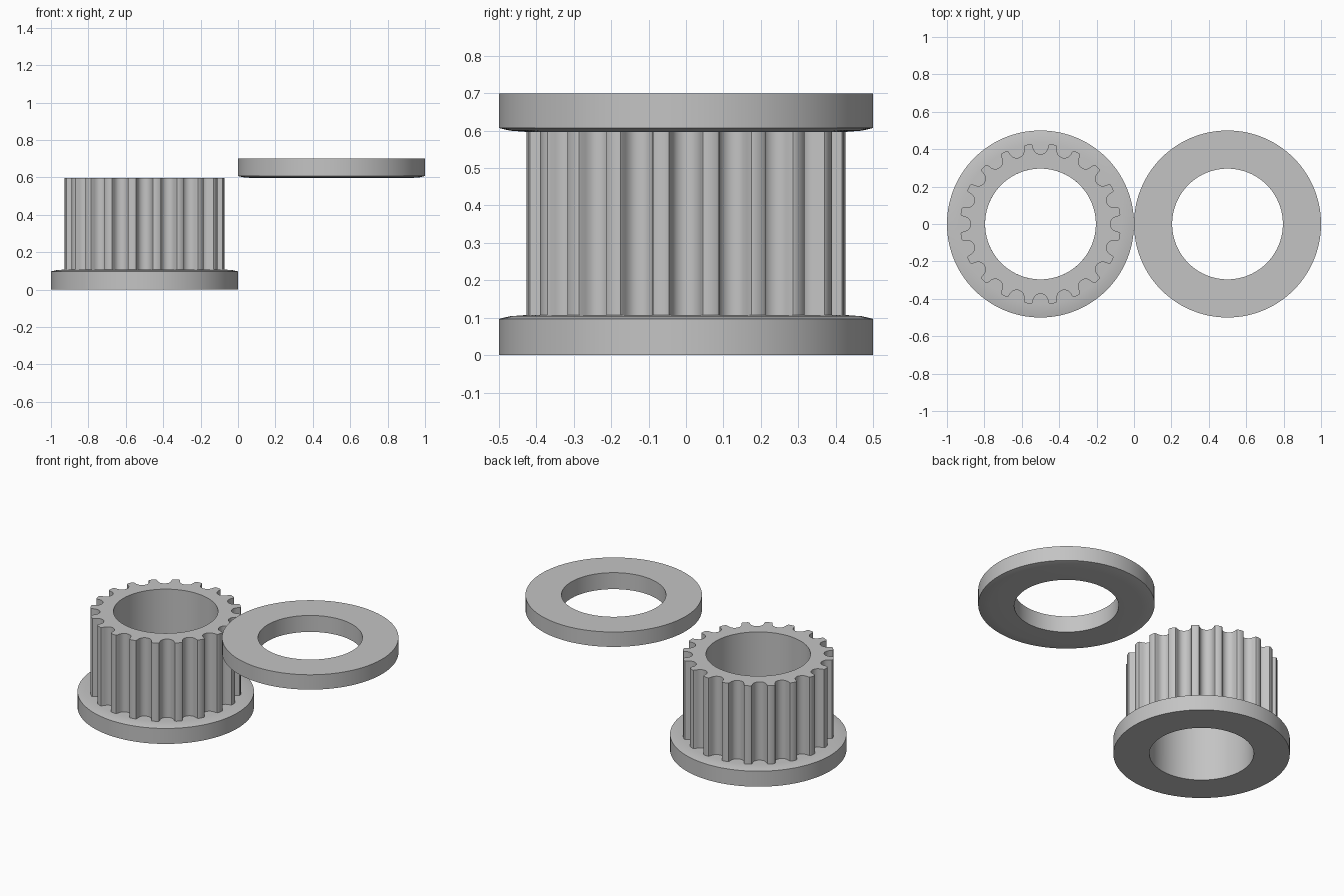
import bpy, bmesh
from math import sin, cos, pi, sqrt, atan2, hypot, radians

cube = bpy.data.objects.get("Cube")
if cube:
    bpy.data.objects.remove(cube, do_unlink=True)

TEETH = 20
TIP_R, BORE_R, FLANGE_R = 0.43, 0.296, 0.5
SLEEVE_BOTTOM, SLEEVE_TOP = 0.107, 0.597

grey = bpy.data.materials.new("plain grey")
grey.use_nodes = True
grey.diffuse_color = (0.55, 0.55, 0.55, 1)
grey.node_tree.nodes["Principled BSDF"].inputs["Base Color"].default_value = (0.55, 0.55, 0.55, 1)


def finish(name, bm, x):
    """Turn a bmesh into a shaded object standing at x."""
    bmesh.ops.recalc_face_normals(bm, faces=bm.faces)
    mesh = bpy.data.meshes.new(name)
    bm.to_mesh(mesh)
    bm.free()
    mesh.materials.append(grey)
    obj = bpy.data.objects.new(name, mesh)
    bpy.context.collection.objects.link(obj)
    obj.location.x = x
    bpy.ops.object.select_all(action='DESELECT')
    obj.select_set(True)
    bpy.context.view_layer.objects.active = obj
    bpy.ops.object.shade_smooth_by_angle(angle=radians(30))
    return obj


def bridge(bm, a, b):
    """Join two closed loops of equal length with quads."""
    for i in range(len(a)):
        j = (i + 1) % len(a)
        bm.faces.new((a[i], a[j], b[j], b[i]))


def lathe(name, profile, x, steps=120):
    """Spin a closed (radius, height) profile about the vertical axis."""
    bm = bmesh.new()
    loops = [[bm.verts.new((r * cos(2 * pi * i / steps), r * sin(2 * pi * i / steps), z))
              for i in range(steps)] for r, z in profile]
    for k in range(len(loops)):
        bridge(bm, loops[k], loops[(k + 1) % len(loops)])
    return finish(name, bm, x)


# Flanges: the faces that meet the belt slope gently towards the rim
lathe("base_flange", [(BORE_R, 0), (FLANGE_R, 0), (FLANGE_R, 0.097), (0.47, 0.104),
                      (0.43, SLEEVE_BOTTOM), (BORE_R, SLEEVE_BOTTOM)], -0.5)
lathe("loose_flange", [(BORE_R, SLEEVE_TOP), (0.43, SLEEVE_TOP), (0.47, 0.6),
                       (FLANGE_R, 0.607), (FLANGE_R, 0.7), (BORE_R, 0.7)], 0.5)

# Rounded belt groove: half-width and depth, from mouth to root
half = [(0.0525, 0), (0.0456, 0.0026), (0.042, 0.0092), (0.0385, 0.024), (0.0318, 0.038),
        (0.0252, 0.0448), (0.0175, 0.0497), (0.009, 0.0527), (0, 0.0538)]
groove = [(-w, d) for w, d in half] + [(w, d) for w, d in reversed(half[:-1])]
mouth_r = sqrt(TIP_R ** 2 - half[0][0] ** 2)

# Polar outline of the toothed sleeve, each groove followed by a tooth tip
pitch = 2 * pi / TEETH
outline = []
for t in range(TEETH):
    for w, d in groove:
        outline.append((t * pitch + atan2(w, mouth_r - d), hypot(w, mouth_r - d)))
    outline.append(((t + 0.5) * pitch, TIP_R))

# Toothed sleeve with its bore, resting on the base flange
bm = bmesh.new()


def ring(z, radius=None):
    return [bm.verts.new(((radius or r) * cos(a), (radius or r) * sin(a), z)) for a, r in outline]


outer_low, outer_high = ring(SLEEVE_BOTTOM), ring(SLEEVE_TOP)
bore_low, bore_high = ring(SLEEVE_BOTTOM, BORE_R), ring(SLEEVE_TOP, BORE_R)
bridge(bm, outer_low, outer_high)
bridge(bm, outer_high, bore_high)
bridge(bm, bore_high, bore_low)
bridge(bm, bore_low, outer_low)
finish("toothed_sleeve", bm, -0.5)
